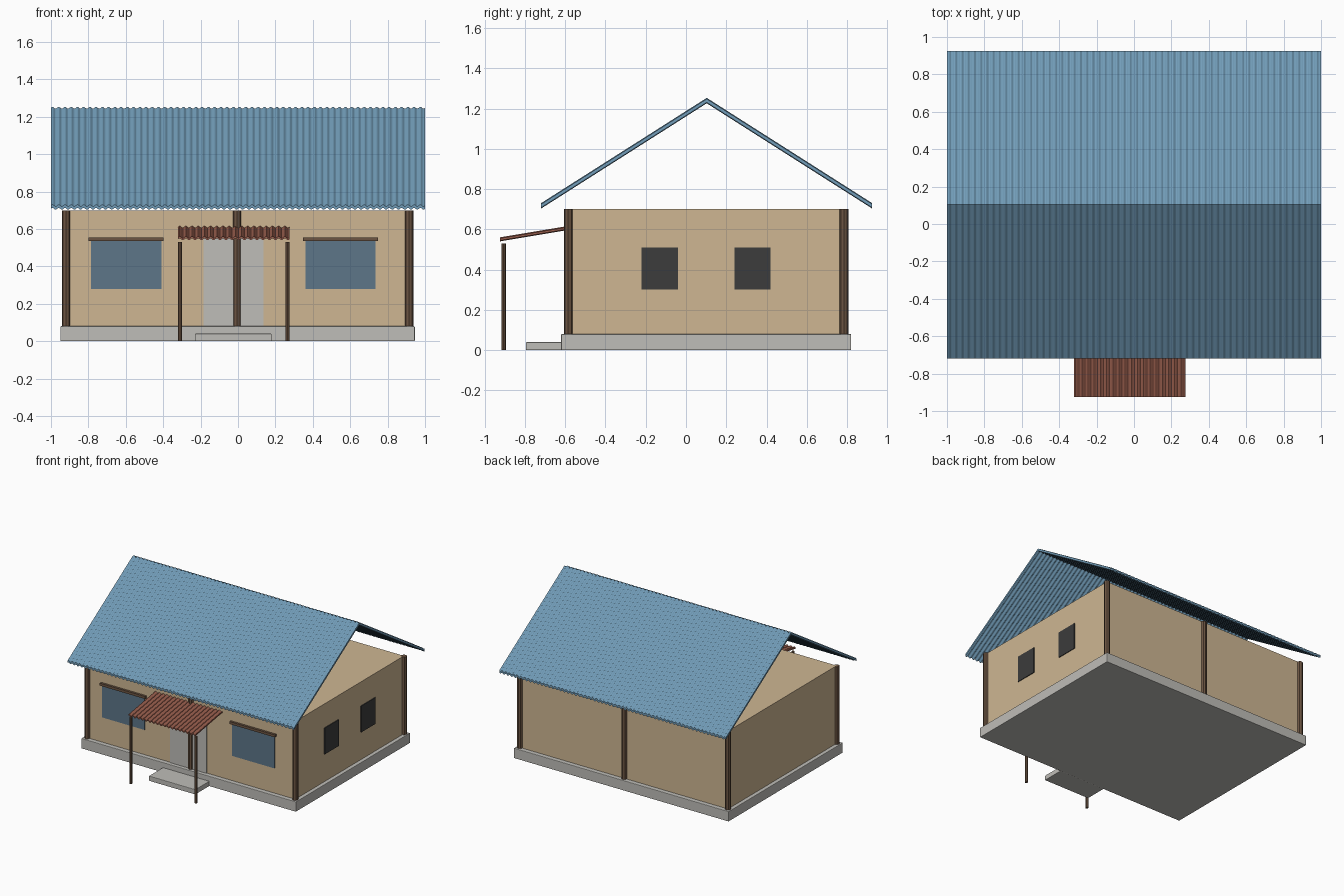
import bpy, bmesh, math

cube = bpy.data.objects.get("Cube")
if cube:
    bpy.data.objects.remove(cube, do_unlink=True)


def material(name, r, g, b):
    m = bpy.data.materials.new(name)
    m.use_nodes = True
    m.diffuse_color = (r, g, b, 1)
    m.node_tree.nodes["Principled BSDF"].inputs["Base Color"].default_value = (r, g, b, 1)
    return m


PLASTER = material("sand_plaster", 0.62, 0.47, 0.29)
CONCRETE = material("pale_concrete", 0.52, 0.51, 0.48)
WOOD = material("brown_wood", 0.15, 0.09, 0.055)
ROOF_BLUE = material("blue_metal", 0.17, 0.34, 0.49)
RUST = material("red_brown_metal", 0.34, 0.12, 0.08)
GLASS = material("blue_grey_glass", 0.11, 0.18, 0.25)
DARK = material("dark_opening", 0.045, 0.045, 0.045)


def finish(name, bm, mat):
    bmesh.ops.recalc_face_normals(bm, faces=bm.faces[:])
    mesh = bpy.data.meshes.new(name)
    bm.to_mesh(mesh)
    bm.free()
    mesh.materials.append(mat)
    obj = bpy.data.objects.new(name, mesh)
    bpy.context.collection.objects.link(obj)
    return obj


def box(name, xs, ys, zs, mat, bevel=0):
    bm = bmesh.new()
    bmesh.ops.create_cube(bm, size=1)
    for v in bm.verts:
        for i, (lo, hi) in enumerate((xs, ys, zs)):
            v.co[i] = lo if v.co[i] < 0 else hi
    obj = finish(name, bm, mat)
    if bevel:
        mod = obj.modifiers.new("soft_edges", "BEVEL")
        mod.width = bevel
        mod.segments = 2
    return obj


def post(name, x, y, z0, z1, radius):
    bm = bmesh.new()
    bmesh.ops.create_cone(bm, cap_ends=True, segments=8, radius1=radius,
                          radius2=radius, depth=z1 - z0)
    bmesh.ops.translate(bm, verts=bm.verts[:], vec=(x, y, (z0 + z1) / 2))
    return finish(name, bm, WOOD)


def corrugated(name, x0, x1, path, waves, amp, thick, mat):
    """Wavy sheet across x, following a (y, z) path, closed on every side."""
    bm = bmesh.new()
    steps = waves * 8
    rings = []
    for i in range(steps + 1):
        x = x0 + (x1 - x0) * i / steps
        dz = amp * math.sin(math.tau * i / 8)
        top = [bm.verts.new((x, y, z + dz)) for y, z in path]
        low = [bm.verts.new((x, y, z + dz - thick)) for y, z in path]
        rings.append(top + low[::-1])
    n = len(rings[0])
    for a, b in zip(rings, rings[1:]):
        for k in range(n):
            j = (k + 1) % n
            bm.faces.new((a[k], a[j], b[j], b[k]))
    # end caps, one quad per path segment
    for ring in (rings[0], rings[-1]):
        for k in range(len(path) - 1):
            bm.faces.new((ring[k], ring[k + 1], ring[n - 2 - k], ring[n - 1 - k]))
    return finish(name, bm, mat)


# Base, step and body
LEFT, RIGHT, FRONT, BACK = 0.915, -0.92, -0.585, 0.785
FLOOR, TOP = 0.08, 0.70
box("foundation_slab", (-0.95, 0.945), (-0.62, 0.82), (0, FLOOR), CONCRETE, 0.004)
box("entrance_step", (-0.23, 0.18), (-0.795, -0.615), (0, 0.04), CONCRETE, 0.004)
box("walls", (RIGHT, LEFT), (FRONT, BACK), (FLOOR, TOP), PLASTER)

# Wall posts at the corners and the middle of the long walls
for side, y in (("front", FRONT), ("back", BACK)):
    for place, x in (("right", RIGHT), ("middle", -0.005), ("left", LEFT)):
        post(f"{side}_{place}_post", x, y, FLOOR, TOP, 0.022)

# Door and front windows with wooden lintels
box("door", (-0.185, 0.135), (FRONT - 0.006, FRONT), (FLOOR, 0.56), CONCRETE)
for side, x in (("right", -0.785), ("left", 0.36)):
    box(f"front_window_{side}", (x, x + 0.375), (FRONT - 0.006, FRONT), (0.28, 0.54), GLASS)
    box(f"lintel_{side}", (x - 0.013, x + 0.388), (FRONT - 0.018, FRONT), (0.535, 0.555), WOOD)

# Openings in the left wall
for place, y in (("front", -0.22), ("back", 0.24)):
    box(f"side_window_{place}", (LEFT, LEFT + 0.006), (y, y + 0.18), (0.30, 0.51), DARK)

# Main roof
corrugated("main_roof", -1, 1, [(-0.72, 0.725), (0.103, 1.248), (0.925, 0.725)],
           60, 0.005, 0.017, ROOF_BLUE)

# Porch canopy and its posts
corrugated("porch_canopy", -0.32, 0.275, [(-0.925, 0.555), (-0.59, 0.611)],
           18, 0.005, 0.01, RUST)
for side, x in (("right", -0.311), ("left", 0.264)):
    post(f"porch_post_{side}", x, -0.906, 0, 0.53, 0.011)
